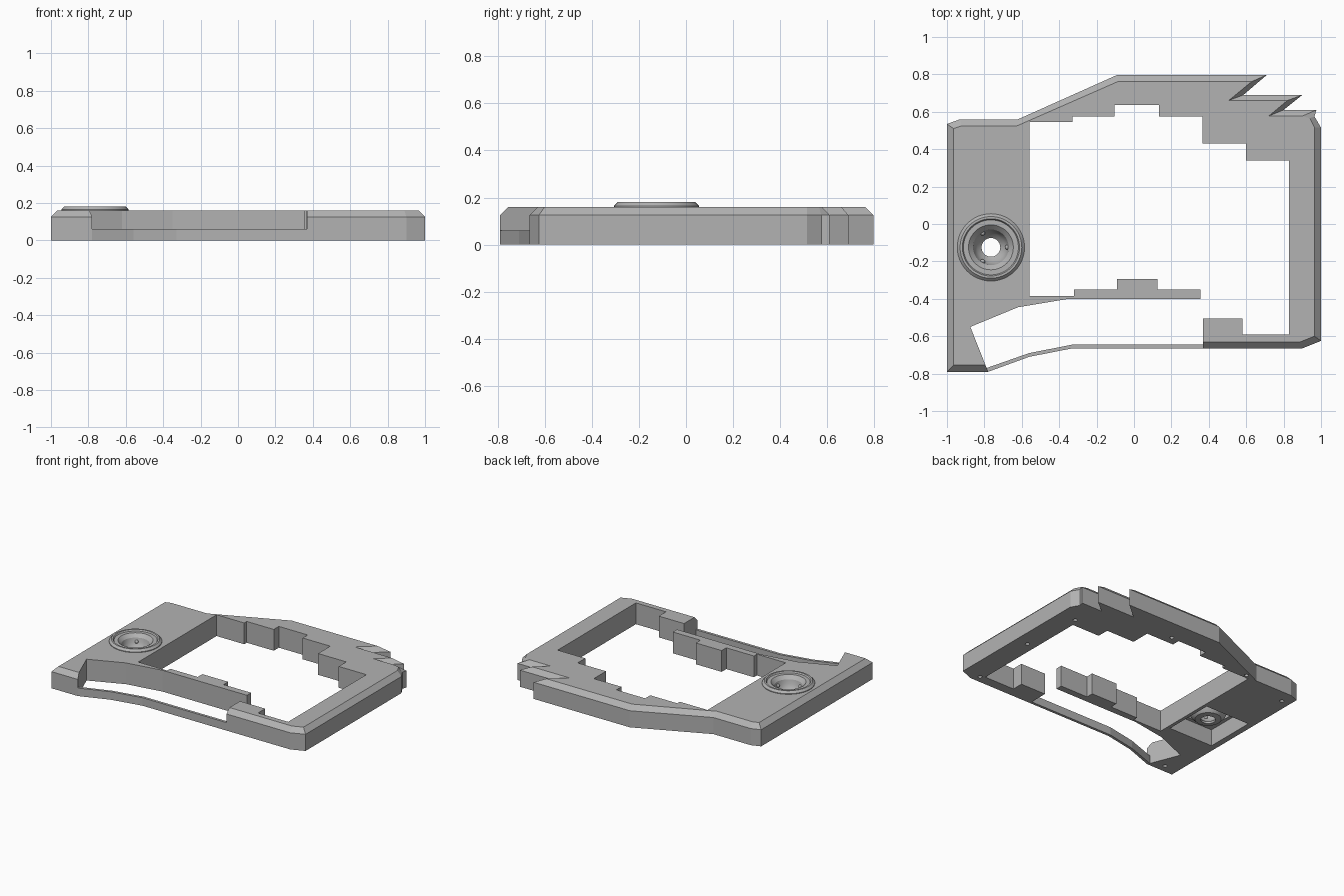
import bpy, bmesh, math

if "Cube" in bpy.data.objects:
    bpy.data.objects.remove(bpy.data.objects["Cube"])

grey = bpy.data.materials.new("plain_grey")
grey.diffuse_color = (0.45, 0.45, 0.45, 1)
grey.use_nodes = True
grey.node_tree.nodes["Principled BSDF"].inputs["Base Color"].default_value = grey.diffuse_color


def make(name, bm):
    bmesh.ops.recalc_face_normals(bm, faces=bm.faces[:])
    me = bpy.data.meshes.new(name)
    bm.to_mesh(me)
    bm.free()
    me.materials.append(grey)
    ob = bpy.data.objects.new(name, me)
    bpy.context.collection.objects.link(ob)
    return ob


def loft(name, rings):
    """Closed solid through a stack of (points, z) rings."""
    bm = bmesh.new()
    rows = [[bm.verts.new((x, y, z)) for x, y in pts] for pts, z in rings]
    n = len(rows[0])
    for a, b in zip(rows, rows[1:]):
        for i in range(n):
            j = (i + 1) % n
            bm.faces.new((a[i], a[j], b[j], b[i]))
    bm.faces.new(rows[0][::-1])
    bm.faces.new(rows[-1])
    return make(name, bm)


def circle(cx, cy, r, n):
    return [(cx + r * math.cos(2 * math.pi * i / n), cy + r * math.sin(2 * math.pi * i / n))
            for i in range(n)]


def cut(target, pts, z0, z1):
    cutter = loft("cutter", [(pts, z0), (pts, z1)])
    cutter.hide_render = True
    mod = target.modifiers.new("cut", 'BOOLEAN')
    mod.operation = 'DIFFERENCE'
    mod.solver = 'EXACT'
    mod.object = cutter
    bpy.context.view_layer.objects.active = target
    bpy.ops.object.modifier_apply(modifier=mod.name)
    bpy.data.objects.remove(cutter)


# Case body: outer outline and the inset outline of its chamfered top
outer = [(-1, -.79), (-.78, -.79), (-.56, -.71), (-.33, -.665), (.9, -.665), (1, -.625),
         (1, .515), (.965, .575), (.975, .61), (.80, .61), (.90, .69), (.585, .69),
         (.71, .797), (-.09, .797), (-.62, .56), (-.93, .56), (-1, .535)]
inner = [(-.965, -.755), (-.785, -.755), (-.57, -.675), (-.335, -.63), (.89, -.63), (.965, -.6),
         (.965, .515), (.94, .565), (.90, .577), (.72, .577), (.82, .66), (.506, .66),
         (.63, .762), (-.085, .762), (-.625, .525), (-.92, .525), (-.965, .51)]
body = loft("case_body", [(outer, 0), (outer, .125), (inner, .16)])

# Stepped window joined to the front slot
window = [(-.56, .545), (-.33, .545), (-.33, .575), (-.105, .575), (-.105, .635), (.135, .635),
          (.135, .575), (.365, .575), (.365, .43), (.6, .43), (.6, .34), (.83, .34),
          (.83, -.59), (.58, -.59), (.58, -.505), (.37, -.505), (.37, -.645), (-.33, -.645),
          (-.56, -.69), (-.788, -.77), (-.875, -.55), (-.62, -.445), (-.35, -.4), (.355, -.4),
          (.355, -.35), (.125, -.35), (.125, -.295), (-.09, -.295), (-.09, -.35),
          (-.32, -.35), (-.32, -.385), (-.56, -.385)]
cut(body, window, -.1, .3)

# Low front strip
cut(body, [(-.875, -.55), (-.736, -.9), (.37, -.9), (.37, -.55)], .06, .3)

# Pocket under the ball socket, socket opening, screw holes
CX, CY = -.765, -.125
cut(body, [(-.955, -.315), (-.585, -.315), (-.585, .075), (-.955, .075)], -.1, .125)
cut(body, circle(CX, CY, .165, 48), .05, .3)
for x, y in [(.86, -.61), (.9, -.06), (.86, .4), (.2, .64), (-.52, .575), (-.93, .46), (-.89, -.73)]:
    cut(body, circle(x, y, .015, 12), -.1, .06)

# Ball socket: lathed ring with a bowl and a centre hole
profile = [(.18, .15), (.18, .165), (.165, .18), (.153, .18), (.147, .17), (.12, .17),
           (.11, .16), (.095, .145), (.088, .115), (.073, .085), (.05, .065), (.05, .05),
           (.09, .055), (.12, .085), (.135, .125), (.15, .15)]
bm = bmesh.new()
N = 48
cols = [[bm.verts.new((x, y, z)) for x, y in circle(CX, CY, r, N)] for r, z in profile]
for k in range(len(cols)):
    a, b = cols[k], cols[(k + 1) % len(cols)]
    for i in range(N):
        j = (i + 1) % N
        bm.faces.new((a[i], a[j], b[j], b[i]))
socket = make("ball_socket", bm)
bpy.ops.object.select_all(action='DESELECT')
socket.select_set(True)
bpy.context.view_layer.objects.active = socket
bpy.ops.object.shade_smooth_by_angle(angle=math.radians(25))

# Three bearing beads in the bowl
for i, (x, y) in enumerate(circle(CX, CY, .088, 3)):
    bm = bmesh.new()
    bmesh.ops.create_uvsphere(bm, u_segments=12, v_segments=8, radius=.013)
    bead = make("bearing_bead_%d" % (i + 1), bm)
    bead.location = (x, y, .118)
    for p in bead.data.polygons:
        p.use_smooth = True
